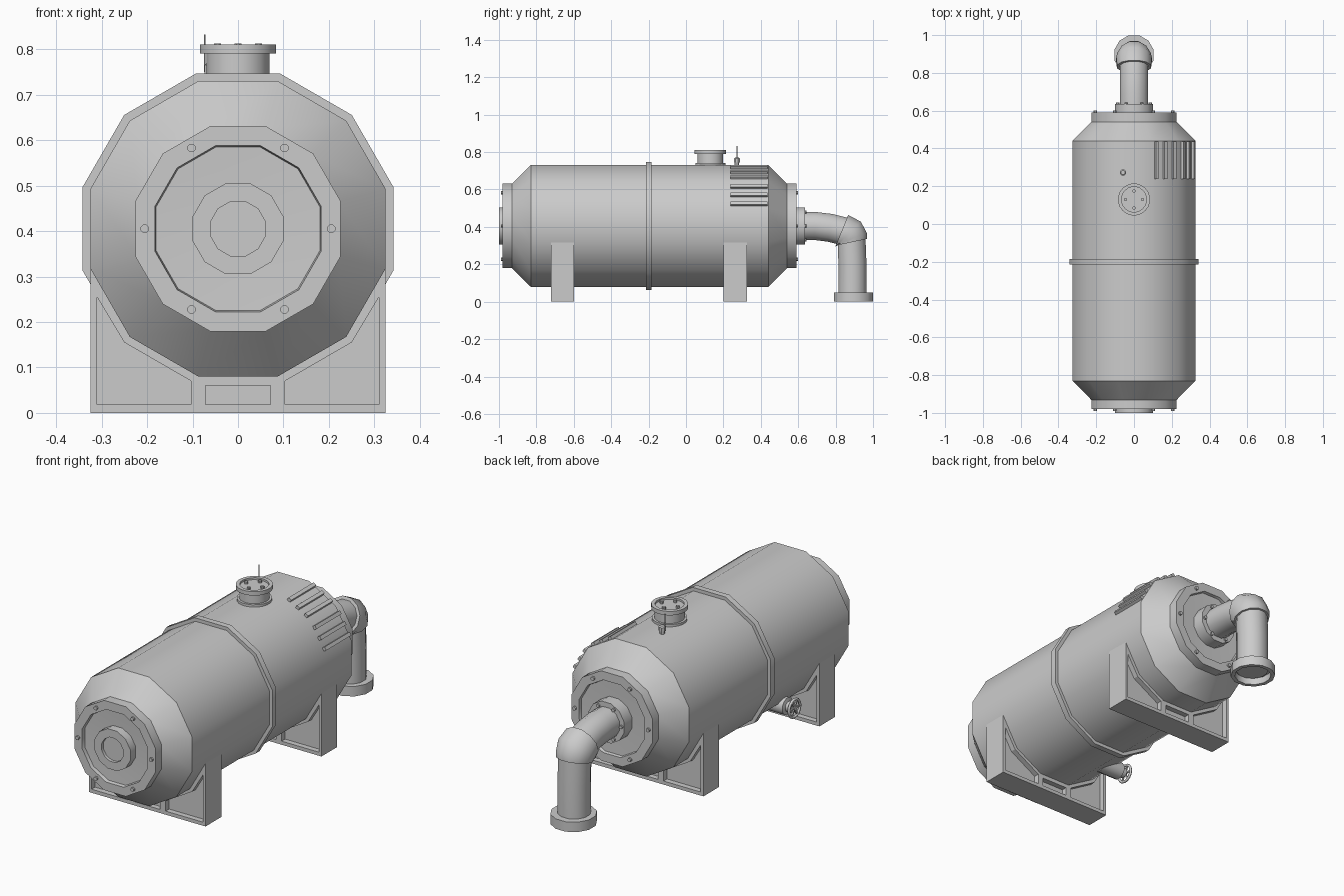
import bpy, bmesh
from math import sin, cos, pi, radians
from mathutils import Vector, Matrix

cube = bpy.data.objects.get("Cube")
if cube:
    bpy.data.objects.remove(cube)

steel = bpy.data.materials.new("grey_steel")
steel.use_nodes = True
GREY = (0.6, 0.6, 0.6, 1)
steel.diffuse_color = GREY
steel.node_tree.nodes["Principled BSDF"].inputs["Base Color"].default_value = GREY

AXIS_Z = 0.405
TANK_R = 0.325
X, Y, Z = Vector((1, 0, 0)), Vector((0, 1, 0)), Vector((0, 0, 1))


def sweep(bm, stations, n=12):
    """Skin rings given as (centre, direction, flat radius), ends capped."""
    loops = []
    for centre, d, r in stations:
        d = d.normalized()
        u = Y if abs(d.x) > 0.9 else X
        v = d.cross(u)
        big = r / cos(pi / n)
        loops.append([bm.verts.new(centre + u * big * cos((k + 0.5) * 2 * pi / n)
                                   + v * big * sin((k + 0.5) * 2 * pi / n)) for k in range(n)])
    for a, b in zip(loops, loops[1:]):
        for k in range(n):
            j = (k + 1) % n
            bm.faces.new((a[k], a[j], b[j], b[k]))
    bm.faces.new(loops[0][::-1])
    bm.faces.new(loops[-1])


def lathe(bm, origin, d, profile, n=12):
    """Turn (distance, radius) pairs about an axis."""
    sweep(bm, [(Vector(origin) + d * t, d, r) for t, r in profile], n)


def bolts(bm, origin, d, circle, count, r, height, phase=0.0):
    u = X
    v = d.cross(u)
    for k in range(count):
        a = phase + k * 2 * pi / count
        c = Vector(origin) + (u * cos(a) + v * sin(a)) * circle
        lathe(bm, c, d, [(-0.005, r), (height, r)], 8)


def box(bm, centre, size, rot=Matrix()):
    m = Matrix.Translation(centre) @ rot.to_4x4() @ Matrix.Diagonal((*size, 1))
    bmesh.ops.create_cube(bm, size=1, matrix=m)


def finish(name, bm, smooth=True):
    bmesh.ops.recalc_face_normals(bm, faces=bm.faces[:])
    me = bpy.data.meshes.new(name)
    bm.to_mesh(me)
    bm.free()
    me.materials.append(steel)
    ob = bpy.data.objects.new(name, me)
    bpy.context.collection.objects.link(ob)
    bpy.ops.object.select_all(action='DESELECT')
    ob.select_set(True)
    bpy.context.view_layer.objects.active = ob
    if smooth:
        bpy.ops.object.shade_smooth_by_angle(angle=radians(38))
    return ob


def turned(name, origin, d, profile, n=12):
    bm = bmesh.new()
    lathe(bm, origin, d, profile, n)
    return finish(name, bm)


axis = (0, 0, AXIS_Z)

# Tank shell with tapered ends, and its seam band
turned("tank_shell", axis, Y, [(-0.935, 0.222), (-0.83, TANK_R), (0.44, TANK_R), (0.545, 0.222)])
turned("seam_band", axis, Y, [(-0.215, 0.32), (-0.215, 0.342), (-0.185, 0.342), (-0.185, 0.32)])

# End plates
turned("front_end_plate", axis, Y, [(-0.93, 0.226), (-0.98, 0.226), (-0.98, 0.183),
                                    (-0.962, 0.18), (-0.957, 0.09)])
turned("front_hub", axis, Y, [(-0.95, 0.1), (-1, 0.1), (-1, 0.06), (-0.985, 0.06)])
turned("rear_end_plate", axis, Y, [(0.54, 0.226), (0.59, 0.226), (0.59, 0.183),
                                   (0.575, 0.18), (0.572, 0.09)])
turned("rear_hub", axis, Y, [(0.565, 0.1), (0.635, 0.1), (0.635, 0.06)])
bm = bmesh.new()
bolts(bm, (0, -0.98, AXIS_Z), -Y, 0.205, 6, 0.009, 0.01)
bolts(bm, (0, 0.59, AXIS_Z), Y, 0.205, 6, 0.009, 0.01)
bolts(bm, (0, 0.635, AXIS_Z), Y, 0.086, 6, 0.008, 0.009)
finish("end_bolts", bm)


# Saddle legs with pockets on both faces
def prism(bm, pts, y0, y1):
    face = bm.faces.new([bm.verts.new((x, y0, z)) for x, z in pts])
    ext = bmesh.ops.extrude_face_region(bm, geom=[face])
    verts = [g for g in ext["geom"] if isinstance(g, bmesh.types.BMVert)]
    bmesh.ops.translate(bm, verts=verts, vec=(0, y1 - y0, 0))


SIDE = [(0.31, 0.255), (0.25, 0.155), (0.103, 0.07), (0.103, 0.018), (0.31, 0.018)]
MID = [(0.072, 0.018), (0.072, 0.06), (-0.072, 0.06), (-0.072, 0.018)]
for name, yc in (("front_leg", -0.66), ("rear_leg", 0.263)):
    bm = bmesh.new()
    box(bm, (0, yc, 0.16), (2 * TANK_R, 0.125, 0.32))
    leg = finish(name, bm, False)
    bm = bmesh.new()
    for s in (-1, 1):
        for pts in (SIDE, [(-x, z) for x, z in SIDE], MID):
            prism(bm, pts, yc + s * 0.035, yc + s * 0.09)
    cutter = finish(name + "_cutter", bm, False)
    cutter.hide_render = True
    mod = leg.modifiers.new("pockets", 'BOOLEAN')
    mod.operation = 'DIFFERENCE'
    mod.solver = 'EXACT'
    mod.object = cutter
    bpy.context.view_layer.objects.active = leg
    bpy.ops.object.modifier_apply(modifier=mod.name)
    bpy.data.objects.remove(cutter)

# Outlet pipe: straight run, fat elbow, drop and foot flange


def pipe(name, path):
    bm = bmesh.new()
    sweep(bm, [(Vector((0, y, z)), Vector((0, cos(radians(a)), -sin(radians(a)))), r)
               for y, z, a, r in path])
    return finish(name, bm)


pipe("outlet_run", [(0.6, AXIS_Z, 0, 0.075), (0.69, AXIS_Z, 2, 0.075),
                    (0.77, 0.395, 10, 0.075), (0.85, 0.375, 20, 0.075)])
pipe("outlet_elbow", [(0.833, 0.38, 22, 0.07), (0.833, 0.38, 22, 0.09), (0.868, 0.362, 45, 0.094),
                      (0.885, 0.335, 68, 0.088), (0.885, 0.318, 78, 0.085), (0.885, 0.318, 78, 0.07)])
pipe("outlet_drop", [(0.885, 0.34, 82, 0.075), (0.89, 0.2, 90, 0.075), (0.89, 0.03, 90, 0.075)])
turned("outlet_foot", (0, 0.895, 0), Z, [(0.05, 0.07), (0.05, 0.104), (0, 0.104),
                                         (0, 0.085), (0.035, 0.085)])

# Top hatch
turned("hatch", (0, 0.13, 0), Z, [(0.715, 0.08), (0.742, 0.08), (0.742, 0.069), (0.79, 0.069),
                                  (0.79, 0.084), (0.81, 0.084), (0.81, 0.066), (0.8, 0.066)], 20)
bm = bmesh.new()
bolts(bm, (0, 0.13, 0.8), Z, 0.045, 4, 0.008, 0.012)
finish("hatch_bolts", bm)

# Small fitting with a thin rod beside the hatch
turned("rod_base", (-0.058, 0.272, 0), Z, [(0.72, 0.012), (0.745, 0.012), (0.745, 0.016),
                                           (0.765, 0.016), (0.77, 0.01)], 8)
turned("rod", (-0.073, 0.272, 0), Z, [(0.75, 0.002), (0.832, 0.002)], 6)

# Louvre bars across two facets of the upper side
bm = bmesh.new()
for facet in (30, 60):
    a = radians(facet)
    normal = Vector((cos(a), 0, sin(a)))
    along = Vector((-sin(a), 0, cos(a)))
    for step in (-1, 0, 1):
        c = normal * (TANK_R + 0.004) + along * step * 0.054
        box(bm, c + Vector((0, 0.337, AXIS_Z)), (0.022, 0.2, 0.018), Matrix.Rotation(-a, 3, 'Y'))
finish("louvre_bars", bm, False)

# Drain valve with handwheel, low on the side
valve = Vector((-0.285, -0.43, 0.15))
turned("drain_valve", valve, X, [(0.14, 0.042), (0.02, 0.042), (0.015, 0.025),
                                 (-0.01, 0.025), (-0.01, 0.01), (-0.025, 0.01)])
bpy.ops.mesh.primitive_torus_add(location=valve - X * 0.018, rotation=(0, pi / 2, 0),
                                 major_radius=0.044, minor_radius=0.007,
                                 major_segments=16, minor_segments=6)
wheel = bpy.context.object
wheel.name = "valve_wheel"
wheel.data.materials.append(steel)
bpy.ops.object.shade_smooth_by_angle(angle=radians(70))
bm = bmesh.new()
for k in range(3):
    box(bm, valve - X * 0.018, (0.007, 0.085, 0.008), Matrix.Rotation(k * pi / 3, 3, 'X'))
finish("wheel_spokes", bm, False)
